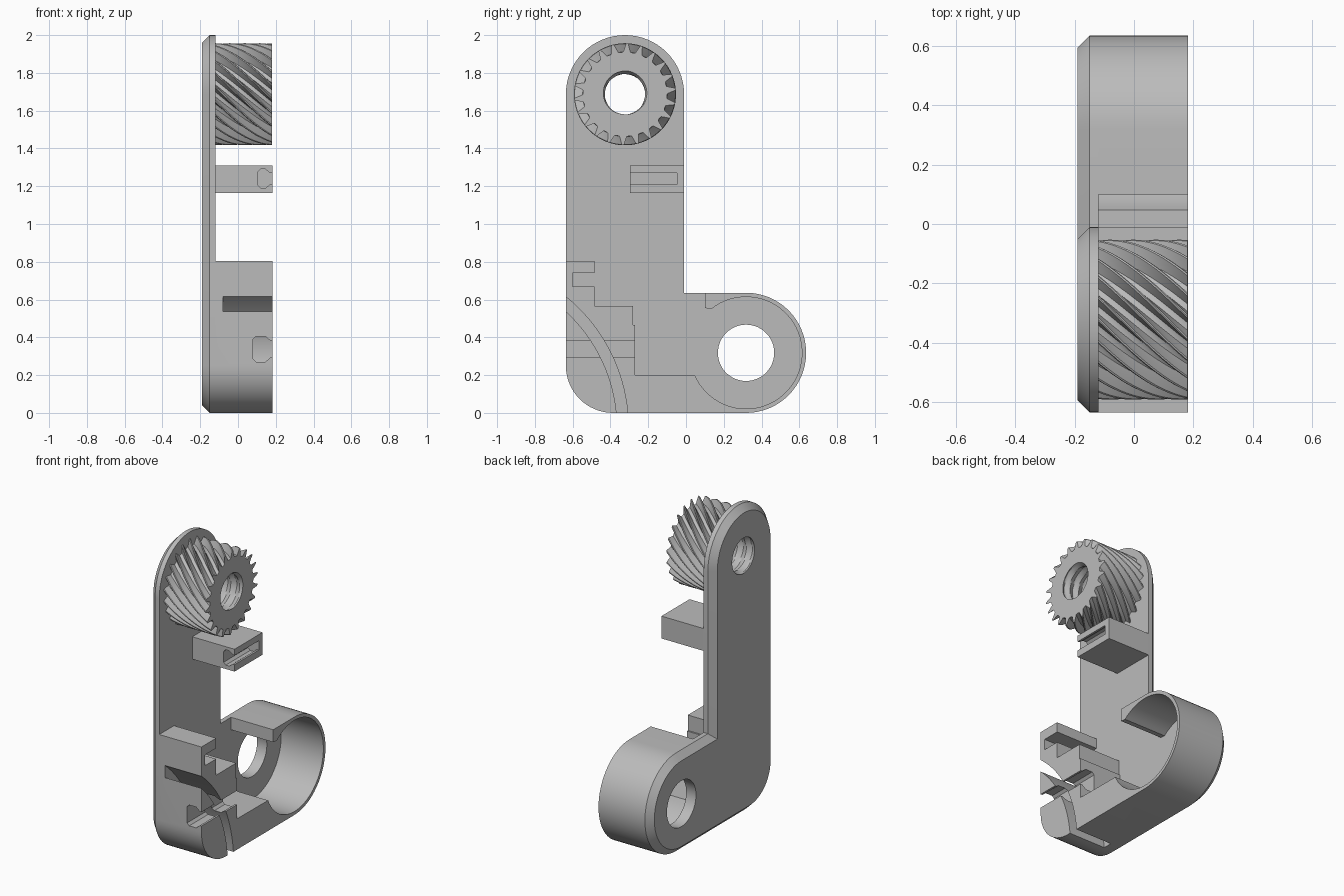
import bpy, bmesh
from math import sin, cos, pi, radians, floor

if "Cube" in bpy.data.objects:
    bpy.data.objects.remove(bpy.data.objects["Cube"])

grey = bpy.data.materials.new("plain_grey")
grey.use_nodes = True
COLOUR = (0.5, 0.5, 0.5, 1)
grey.diffuse_color = COLOUR
grey.node_tree.nodes["Principled BSDF"].inputs["Base Color"].default_value = COLOUR

BACK, FLOOR, FACE = -0.19, -0.12, 0.183   # depths along x
HUB, FOOT = (-0.323, 1.687), (0.318, 0.318)   # (y, z) centres of the two round ends


def arc(centre, r, start, end, n=32):
    angles = [radians(start + (end - start) * i / n) for i in range(n + 1)]
    return [(centre[0] + r * cos(a), centre[1] + r * sin(a)) for a in angles]


def finish(name, bm):
    bmesh.ops.recalc_face_normals(bm, faces=bm.faces)
    mesh = bpy.data.meshes.new(name)
    bm.to_mesh(mesh)
    bm.free()
    mesh.materials.append(grey)
    obj = bpy.data.objects.new(name, mesh)
    bpy.context.collection.objects.link(obj)
    return obj


def loft(name, rings, caps=True):
    """Skin a row of closed rings that share one point count."""
    bm = bmesh.new()
    rows = [[bm.verts.new(p) for p in ring] for ring in rings]
    n = len(rows[0])
    for a, b in zip(rows, rows[1:]):
        for i in range(n):
            j = (i + 1) % n
            bm.faces.new((a[i], a[j], b[j], b[i]))
    if caps:
        bm.faces.new(rows[0])
        bm.faces.new(rows[-1])
    return finish(name, bm)


def prism_x(name, pts, a, b):
    return loft(name, [[(x, y, z) for y, z in pts] for x in (a, b)])


def prism_y(name, pts, a, b):
    return loft(name, [[(x, y, z) for x, z in pts] for y in (a, b)])


def cut(obj, *cutters):
    """Subtract the cutters, bake the result and drop the cutters."""
    for c in cutters:
        c.hide_render = True
        mod = obj.modifiers.new("cut", "BOOLEAN")
        mod.operation, mod.solver, mod.object = "DIFFERENCE", "EXACT", c
    bpy.context.view_layer.update()
    baked = bpy.data.meshes.new_from_object(
        obj.evaluated_get(bpy.context.evaluated_depsgraph_get()))
    obj.modifiers.clear()
    obj.data = baked
    for c in cutters:
        bpy.data.objects.remove(c)


def smooth(obj, angle=30):
    bpy.ops.object.select_all(action="DESELECT")
    obj.select_set(True)
    bpy.context.view_layer.objects.active = obj
    bpy.ops.object.shade_smooth_by_angle(angle=radians(angle))


# Back plate: L-shaped outline with a chamfered back edge
def outline(inset):
    return (arc(HUB, 0.313 - inset, 180, 0)
            + [(-0.01 - inset, 0.636 - inset)]
            + arc(FOOT, 0.318 - inset, 90, -90)
            + arc((-0.386, 0.25), 0.25 - inset, 270, 180, 16))


THREAD_OUT = 0.124
plate = loft("back_plate", [[(x, y, z) for y, z in outline(inset)]
                            for x, inset in ((BACK, 0.04), (-0.15, 0), (FLOOR, 0))])
cut(plate,
    prism_x("hub_cutter", arc(HUB, THREAD_OUT, 0, 352.5, 47), -0.3, 0.1),
    prism_x("foot_cutter", arc(FOOT, 0.149, 0, 354, 59), -0.3, 0.1))
smooth(plate)

# Raised wall: stepped guide blocks, floor strip and thin shell round the foot
wall_profile = ([(-0.636, 0.805), (-0.485, 0.805), (-0.485, 0.74), (-0.6, 0.74),
                 (-0.6, 0.67), (-0.485, 0.67), (-0.485, 0.565), (-0.28, 0.565),
                 (-0.28, 0.465), (-0.27, 0.465), (-0.27, 0.2)]
                + arc(FOOT, 0.296, 204, 488, 56)
                + [(0.1, 0.555), (0.1, 0.636)]
                + arc(FOOT, 0.318, 90, -90)
                + arc((-0.386, 0.25), 0.25, 270, 180, 16))
wall = prism_x("raised_wall", wall_profile, FLOOR, FACE)


def keyhole(name, x0, low, high, lip, y0, y1):
    """Undercut slot: wide inside, narrow mouth on the +x face."""
    half = [(x0, low + 0.015), (x0 + 0.015, low), (0.145, low),
            (0.17, low + lip), (0.25, low + lip)]
    upper = [(x, low + high - z) for x, z in reversed(half)]
    return prism_y(name, half + upper, y0, y1)


bend = (-1.2, -0.08)
channel = arc(bend, 0.895, 0, 62, 28) + arc(bend, 0.836, 62, 0, 28)
cut(wall, prism_x("channel_cutter", channel, -0.08, 0.25),
    keyhole("slot_cutter", 0.08, 0.27, 0.405, 0.022, -0.7, -0.2))
smooth(wall)

# Upper guide block with a slot open at the front
block = prism_x("guide_block", [(-0.297, 1.165), (-0.01, 1.165),
                                (-0.01, 1.31), (-0.297, 1.31)], FLOOR, FACE)
cut(block, keyhole("block_slot_cutter", 0.105, 1.19, 1.29, 0.02, -0.4, -0.047))

# Helical gear
TEETH, TWIST, ROWS = 22, 1.1, 24
tooth = [(0.0, 0.222), (0.2, 0.224), (0.31, 0.243), (0.42, 0.267),
         (0.5, 0.27), (0.58, 0.267), (0.69, 0.243), (0.8, 0.224)]


def gear_ring(t):
    x = FLOOR + (0.18 - FLOOR) * t
    ring = []
    for k in range(TEETH):
        for f, r in tooth:
            a = 2 * pi * (k + f) / TEETH + TWIST * t
            ring.append((x, HUB[0] + r * cos(a), HUB[1] + r * sin(a)))
    return ring


gear = loft("helical_gear", [gear_ring(i / ROWS) for i in range(ROWS + 1)])
cut(gear, prism_x("bore_cutter", arc(HUB, THREAD_OUT, 0, 352.5, 47), -0.3, 0.4))
smooth(gear, 35)

# Threaded bore lining through plate and gear
PITCH, SEGS, STEPS = 0.065, 48, 46


def bore_ring(x, plain=False):
    ring = []
    for i in range(SEGS):
        u = i / SEGS
        phase = x / PITCH + u
        wave = abs(2 * (phase - floor(phase)) - 1)
        r = THREAD_OUT if plain else 0.106 + 0.018 * wave
        ring.append((x, HUB[0] + r * cos(2 * pi * u), HUB[1] + r * sin(2 * pi * u)))
    return ring


xs = [BACK + (0.18 - BACK) * i / STEPS for i in range(STEPS + 1)]
lining = loft("bore_thread", [bore_ring(BACK, True)] + [bore_ring(x) for x in xs]
              + [bore_ring(0.18, True)], caps=False)
# Open tube: make its faces look towards the bore axis
bm = bmesh.new()
bm.from_mesh(lining.data)
middle = min(bm.faces, key=lambda f: abs(f.calc_center_median().x))
c = middle.calc_center_median()
if middle.normal.y * (c.y - HUB[0]) + middle.normal.z * (c.z - HUB[1]) > 0:
    bmesh.ops.reverse_faces(bm, faces=bm.faces)
bm.to_mesh(lining.data)
bm.free()
smooth(lining, 25)
